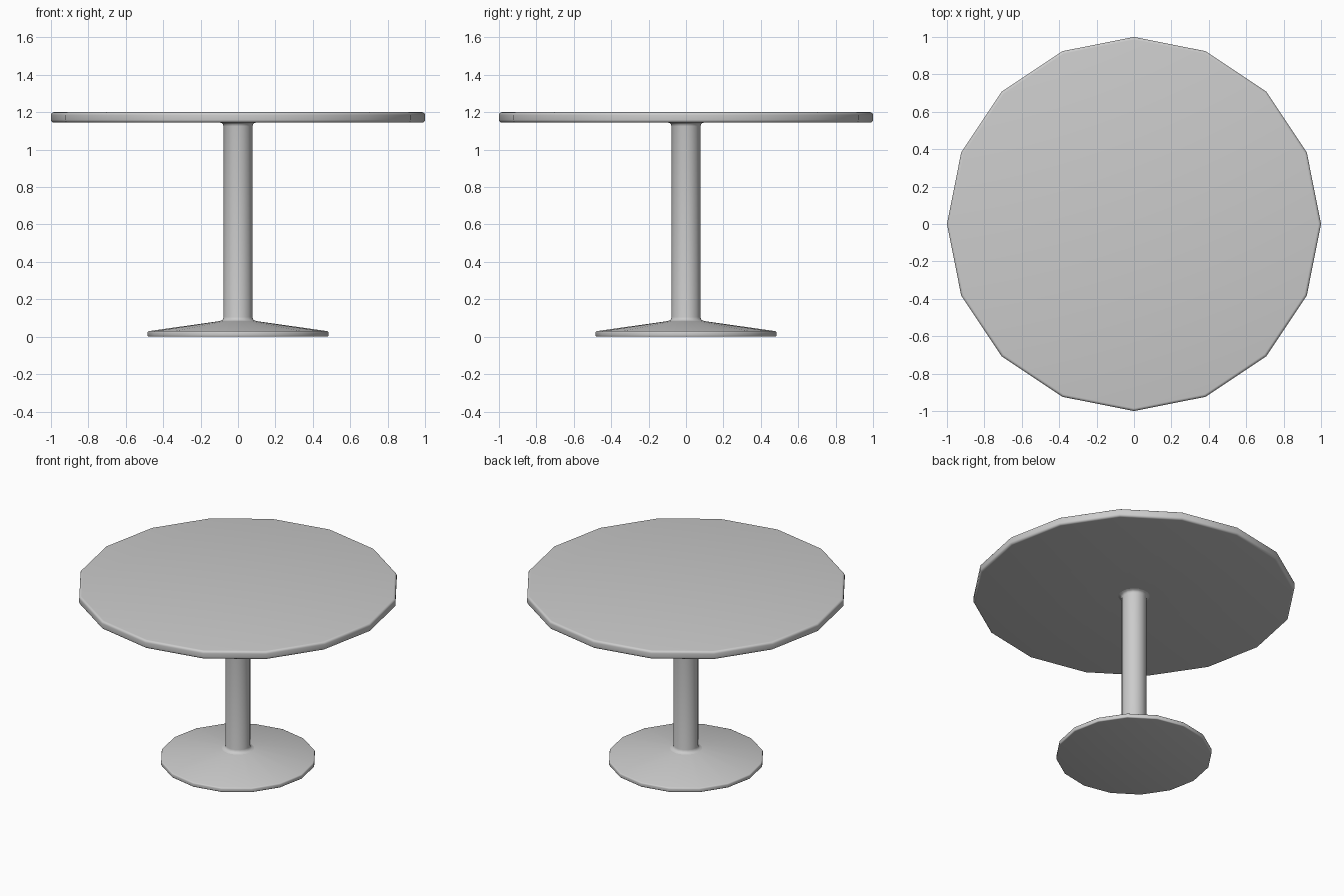
import bpy, bmesh, math

if "Cube" in bpy.data.objects:
    bpy.data.objects.remove(bpy.data.objects["Cube"])

SIDES = 16


def arc(cx, cz, r, a0, a1, n=4):
    """Points (radius, z) on a rounded corner of the profile."""
    return [(cx + r * math.cos(math.radians(a0 + (a1 - a0) * i / n)),
             cz + r * math.sin(math.radians(a0 + (a1 - a0) * i / n))) for i in range(n + 1)]


def lathe(name, profile):
    """Spin a profile, listed from bottom centre up the outside, into a 16-sided part."""
    bm = bmesh.new()
    rings = []
    for r, z in profile:
        if r < 1e-6:
            rings.append([bm.verts.new((0, 0, z))])
        else:
            rings.append([bm.verts.new((r * math.cos(2 * math.pi * i / SIDES),
                                        r * math.sin(2 * math.pi * i / SIDES), z))
                          for i in range(SIDES)])
    for a, b in zip(rings, rings[1:]):
        for i in range(SIDES):
            j = (i + 1) % SIDES
            if len(a) == 1:
                bm.faces.new((a[0], b[j], b[i]))
            elif len(b) == 1:
                bm.faces.new((a[i], a[j], b[0]))
            else:
                bm.faces.new((a[i], a[j], b[j], b[i]))
    mesh = bpy.data.meshes.new(name)
    bm.to_mesh(mesh)
    bm.free()
    obj = bpy.data.objects.new(name, mesh)
    bpy.context.collection.objects.link(obj)
    bpy.ops.object.select_all(action='DESELECT')
    bpy.context.view_layer.objects.active = obj
    obj.select_set(True)
    bpy.ops.object.shade_smooth_by_angle(angle=math.radians(40))
    return obj


# Flared foot with a thin rounded rim
lathe("base", [(0, 0)] + arc(0.477, 0.007, 0.007, -90, 0, 3)
      + arc(0.475, 0.021, 0.009, 0, 82, 3) + [(0.10, 0.083)])

# Column, filleted into the base and the tabletop
lathe("column", [(0.10, 0.083), (0.088, 0.087), (0.080, 0.094), (0.0775, 0.105),
                 (0.0775, 1.125), (0.080, 1.135), (0.086, 1.141), (0.098, 1.145)])

# Tabletop with rounded edge
lathe("tabletop", [(0.098, 1.145)] + arc(0.985, 1.160, 0.015, -90, 0)
      + arc(0.985, 1.185, 0.015, 0, 90) + [(0, 1.20)])
